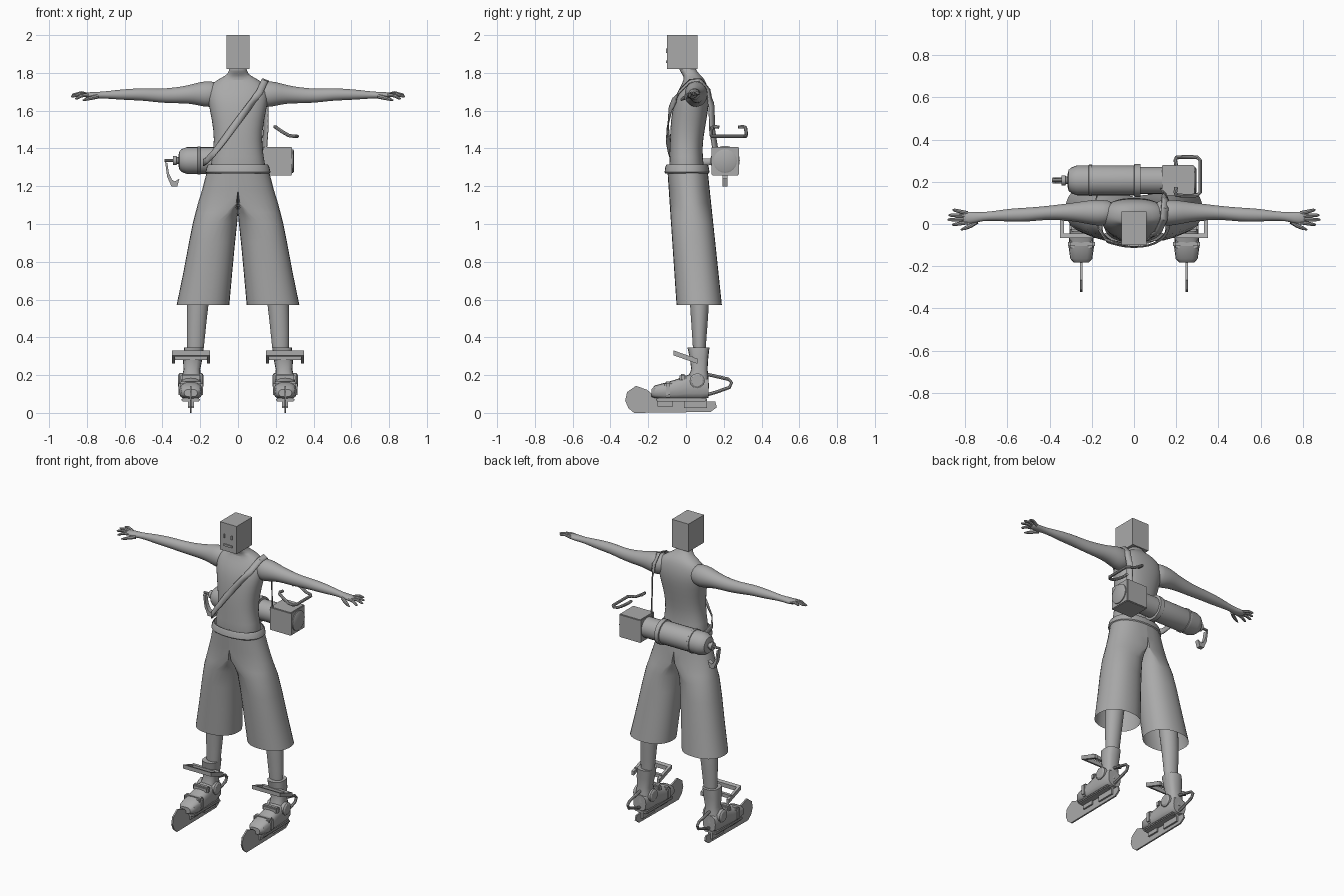
import bpy, bmesh, math
from mathutils import Vector, Matrix

cube = bpy.data.objects.get("Cube")
if cube:
    bpy.data.objects.remove(cube)

grey = bpy.data.materials.new("plain_grey")
grey.use_nodes = True
grey.diffuse_color = (0.4, 0.4, 0.4, 1)
grey.node_tree.nodes["Principled BSDF"].inputs["Base Color"].default_value = (0.4, 0.4, 0.4, 1)
parts = []


def finish(name, bm, mirror=False, subsurf=0):
    bmesh.ops.recalc_face_normals(bm, faces=bm.faces)
    mesh = bpy.data.meshes.new(name)
    bm.to_mesh(mesh)
    bm.free()
    mesh.materials.append(grey)
    ob = bpy.data.objects.new(name, mesh)
    bpy.context.collection.objects.link(ob)
    if mirror:
        ob.modifiers.new("mirror", 'MIRROR').use_mirror_merge = False
    if subsurf:
        mod = ob.modifiers.new("smooth", 'SUBSURF')
        mod.levels = mod.render_levels = subsurf
    parts.append(ob)
    return ob


def skin(name, rings, caps=True, closed=True, **kw):
    """Bridge a row of point rings."""
    bm = bmesh.new()
    rows = [[bm.verts.new(p) for p in r] for r in rings]
    n = len(rows[0])
    for a, b in zip(rows, rows[1:]):
        for i in range(n if closed else n - 1):
            j = (i + 1) % n
            bm.faces.new((a[i], a[j], b[j], b[i]))
    if caps:
        bm.faces.new(rows[0])
        bm.faces.new(rows[-1])
    return finish(name, bm, **kw)


def loft(name, axis, sections, power=1.0, n=16, **kw):
    """Rounded sections (t, a_low, a_high, b_low, b_high) along an axis."""
    rings = []
    for t, a0, a1, b0, b1 in sections:
        ring = []
        for i in range(n):
            c, s = math.cos(math.tau * i / n), math.sin(math.tau * i / n)
            a = (a0 + a1) / 2 + (a1 - a0) / 2 * math.copysign(abs(c) ** power, c)
            b = (b0 + b1) / 2 + (b1 - b0) / 2 * math.copysign(abs(s) ** power, s)
            ring.append({'x': (t, a, b), 'y': (a, t, b), 'z': (a, b, t)}[axis])
        rings.append(ring)
    return skin(name, rings, **kw)


def lathe_x(name, profile, y, z, n=24, **kw):
    """Round part along x from (x, radius) pairs."""
    return loft(name, 'x', [(x, y - r, y + r, z - r, z + r) for x, r in profile], n=n, **kw)


def box(name, lo, hi, bevel=0.0, **kw):
    lo, hi = Vector(lo), Vector(hi)
    bm = bmesh.new()
    bmesh.ops.create_cube(bm, size=1, matrix=Matrix.Translation((lo + hi) / 2) @ Matrix.Diagonal((*(hi - lo), 1)))
    if bevel:
        bmesh.ops.bevel(bm, geom=bm.edges[:], offset=bevel, segments=2, affect='EDGES')
    return finish(name, bm, **kw)


def tube(name, path, radii, n=8, **kw):
    """Round bar along a path."""
    path = [Vector(p) for p in path]
    rings = []
    for i, p in enumerate(path):
        d = (path[min(i + 1, len(path) - 1)] - path[max(i - 1, 0)]).normalized()
        u = d.orthogonal().normalized() if i == 0 else (u - d * u.dot(d)).normalized()
        v = d.cross(u)
        r = radii[i] if isinstance(radii, list) else radii
        rings.append([p + r * (u * math.cos(math.tau * k / n) + v * math.sin(math.tau * k / n)) for k in range(n)])
    return skin(name, rings, **kw)


def plate(name, outline, place, depth, **kw):
    """Extrude a flat outline between two depths."""
    return skin(name, [[place(a, b, d) for a, b in outline] for d in depth], **kw)


# head with raised face details
box("head", (-0.06, -0.10, 1.82), (0.06, 0.06, 2.0))
box("mouth", (-0.03, -0.107, 1.853), (0.03, -0.099, 1.866))
box("eye", (0.022, -0.107, 1.905), (0.03, -0.099, 1.93), mirror=True)

# torso and neck
torso = loft("torso", 'z', [(z, -w, w, f, b) for z, w, f, b in (
    (1.25, .15, -.09, .10), (1.31, .148, -.09, .095), (1.40, .128, -.087, .085),
    (1.50, .13, -.085, .10), (1.60, .15, -.075, .118), (1.67, .165, -.06, .125),
    (1.73, .155, -.03, .115), (1.765, .11, -.01, .10), (1.785, .065, -.015, .08),
    (1.805, .048, -.03, .06), (1.84, .045, -.045, .045))], power=0.85, n=20, subsurf=1)

# arms
loft("arm", 'x', [
    (.09, .005, .11, 1.64, 1.75), (.15, -.012, .116, 1.612, 1.758), (.20, -.006, .116, 1.625, 1.755),
    (.26, .008, .105, 1.638, 1.735), (.34, .018, .095, 1.638, 1.722), (.42, .02, .085, 1.642, 1.716),
    (.50, .01, .078, 1.653, 1.72), (.58, .01, .075, 1.655, 1.716), (.66, .015, .062, 1.661, 1.708),
    (.72, .015, .056, 1.665, 1.70), (.76, .002, .058, 1.662, 1.70), (.80, .0, .06, 1.667, 1.697),
    (.817, .012, .05, 1.675, 1.69)], mirror=True, subsurf=1)

# fingers and thumb
for i, (y, tip_x, tip_y, tip_z) in enumerate([(.008, .862, -.004, 1.663), (.023, .885, .02, 1.675),
                                              (.038, .88, .042, 1.685), (.051, .86, .068, 1.69)]):
    base, tip = Vector((.79, y, 1.682)), Vector((tip_x, tip_y, tip_z))
    knuckle = base.lerp(tip, .55) + Vector((0, 0, .008))
    tube(f"finger_{i + 1}", [base, knuckle, base.lerp(tip, .9), tip], [.01, .009, .007, .003], mirror=True)
tube("thumb", [(.745, .012, 1.675), (.775, -.008, 1.668), (.805, -.022, 1.66), (.822, -.027, 1.655)],
     [.012, .011, .008, .003], mirror=True)

# wide trousers: each leg half is flat on the centre line above the crotch
rings = []
for z, inner, middle, outer in ((1.31, 0, 0, .157), (1.25, 0, 0, .172), (1.18, 0, 0, .19), (1.11, 0, .01, .212),
                                (1.06, 0, .06, .225), (1.01, .004, .11, .238), (.90, .016, .14, .26),
                                (.75, .03, .16, .288), (.57, .046, .185, .325)):
    k = (1.31 - z) / .74
    front, back = -.10 + .05 * k, .112 + .078 * k
    ring = []
    for i in range(28):
        c, s = math.cos(math.tau * i / 28), math.sin(math.tau * i / 28)
        c, s = math.copysign(abs(c) ** .9, c), math.copysign(abs(s) ** .9, s)
        x = middle + c * (outer - middle if c > 0 else middle - inner)
        ring.append((x, (front + back) / 2 + s * (back - front) / 2, z))
    rings.append(ring)
skin("trousers", rings, caps=False, mirror=True)
loft("waistband", 'z', [(z, -w, w, -w * .66, w * .7 + .004) for z, w in
                        ((1.268, .166), (1.274, .172), (1.305, .165), (1.314, .158))], power=.9, n=32, caps=False)

# lower legs
loft("lower_leg", 'z', [(.25, .19, .265, .04, .105), (.36, .178, .272, .035, .105), (.46, .168, .272, .028, .115),
                        (.57, .156, .272, .02, .122), (.75, .13, .26, .01, .13), (.95, .09, .22, 0, .12)],
     mirror=True, subsurf=1)

# skate boots
loft("boot_foot", 'y', [(y, .25 - w, .25 + w, lo, hi) for y, w, lo, hi in (
    (-.183, .035, .085, .125), (-.165, .052, .078, .145), (-.11, .06, .07, .16), (-.05, .057, .07, .178),
    (.02, .055, .07, .205), (.08, .055, .07, .205), (.12, .045, .08, .18))], power=.7, mirror=True)
loft("boot_shaft", 'z', [(.13, .195, .30, .005, .122), (.2, .198, .295, .015, .118), (.23, .2, .288, .028, .114),
                         (.29, .188, .292, .02, .118), (.345, .184, .285, .008, .124)], power=.75, mirror=True)
lathe_x("ankle_disc", [(.183, .03), (.19, .04), (.31, .04), (.317, .03)], .06, .17, n=12, mirror=True)
box("instep_strap", (.195, -.035, .165), (.305, .0, .205), bevel=.008, mirror=True)
box("toe_strap", (.186, -.115, .085), (.314, -.075, .166), bevel=.01, mirror=True)
box("sole", (.2, -.16, .06), (.3, .11, .08), bevel=.006, mirror=True)
box("heel_mount", (.234, -.01, .025), (.266, .11, .07), mirror=True)
box("toe_mount", (.234, -.15, .035), (.266, -.07, .07), mirror=True)
plate("blade", [(-.322, .065), (-.312, .11), (-.265, .143), (-.205, .122), (-.15, .07), (.155, .06),
                (.163, .03), (.13, .005), (-.275, 0), (-.305, .025)],
      lambda y, z, x: (x, y, z), (.245, .255), mirror=True)
tube("heel_loop", [(.25, .09, .205), (.25, .13, .2), (.25, .225, .178), (.25, .242, .16), (.25, .23, .135),
                   (.25, .16, .11), (.25, .09, .09)], .009, mirror=True)

# tilted guard around each shin
slope = lambda y: .332 - (y + .07) * .35
outline = [(.148, .06), (.148, -.066), (.35, -.066), (.35, .06), (.333, .06), (.333, -.046), (.165, -.046), (.165, .06)]
plate("shin_guard", outline, lambda x, y, d: (x, y, slope(y) + d), (-.026, 0), mirror=True)
box("guard_bridge", (.155, .015, .28), (.345, .035, .302), mirror=True)

# canister on the back
cy, cz = .207, 1.336
lathe_x("canister", [(-.315, .03), (-.31, .05), (-.295, .062), (-.27, .071), (.0, .071), (.002, .078),
                     (.03, .078), (.032, .064), (.14, .064)], cy, cz)
lathe_x("canister_band", [(-.215, .072), (-.213, .075), (-.2, .075), (-.198, .072)], cy, cz)
lathe_x("nozzle", [(-.345, .014), (-.343, .024), (-.325, .024), (-.323, .018), (-.3, .018)], cy, cz, n=12)
lathe_x("nozzle_pin", [(-.388, .008), (-.34, .008)], cy, cz, n=8)
box("canister_box", (.132, .135, 1.258), (.286, .28, 1.408), bevel=.004)
lathe_x("box_dial", [(.28, .062), (.292, .062), (.296, .055)], cy, 1.333)
plate("hook", [(-.386, 1.328), (-.374, 1.322), (-.366, 1.27), (-.35, 1.235), (-.335, 1.225), (-.31, 1.24),
               (-.322, 1.198), (-.352, 1.198), (-.375, 1.25)], lambda x, z, y: (x, y, z), (.192, .22))

# loose carrying handle
half = [(.2, .175, 1.513), (.196, .15, 1.515), (.2, .137, 1.512), (.235, .134, 1.488), (.27, .134, 1.468),
        (.3, .136, 1.464), (.314, .15, 1.464)]
tube("handle", half + [(x, .452 - y, z) for x, y, z in reversed(half)], .009)


# shoulder strap, kept outside the torso
def ribbon(name, path, width):
    path = [Vector(p) for p in path]
    dense = [a.lerp(b, k / 4) for a, b in zip(path, path[1:]) for k in range(4)] + [path[-1]]
    rings = []
    for i, p in enumerate(dense):
        d = dense[min(i + 1, len(dense) - 1)] - dense[max(i - 1, 0)]
        core = Vector((0, .02, p.z)) if p.z < 1.66 else Vector((.1, .05, 1.66))
        side = d.cross(p - core).normalized() * width / 2
        rings.append([p - side, p, p + side])
    ob = skin(name, rings, caps=False, closed=False)
    wrap = ob.modifiers.new("wrap", 'SHRINKWRAP')
    wrap.target, wrap.wrap_mode, wrap.offset = torso, 'OUTSIDE', .006
    ob.modifiers.new("thick", 'SOLIDIFY').thickness = .006


ribbon("shoulder_strap", [
    (.14, .16, 1.38), (.15, .14, 1.5), (.15, .137, 1.62), (.15, .12, 1.71), (.147, .075, 1.765),
    (.142, .02, 1.76), (.115, -.04, 1.70), (.05, -.085, 1.61), (-.02, -.1, 1.52), (-.08, -.098, 1.44),
    (-.135, -.08, 1.37), (-.17, -.03, 1.335), (-.185, .05, 1.325), (-.18, .14, 1.33)], .036)

# smooth shading with crisp edges
bpy.ops.object.select_all(action='DESELECT')
for ob in parts:
    ob.select_set(True)
bpy.context.view_layer.objects.active = torso
bpy.ops.object.shade_smooth_by_angle(angle=math.radians(35))
